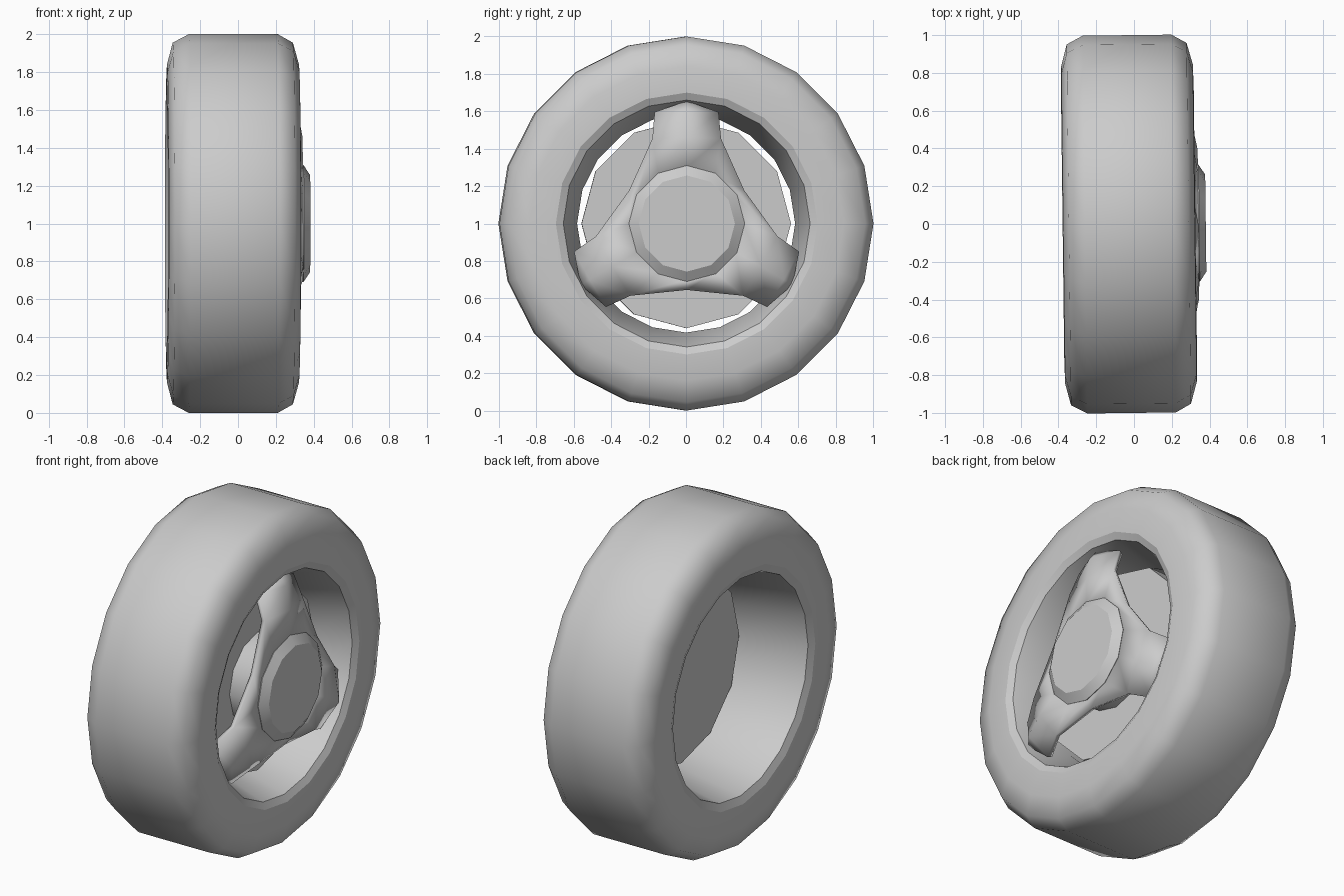
import bpy, bmesh, math
from math import sin, cos, radians

if "Cube" in bpy.data.objects:
    bpy.data.objects.remove(bpy.data.objects["Cube"])

TILT = radians(0.7)   # wheel is turned very slightly about z


def point(x, r, deg):
    """Point around the x axis, angle measured from straight up."""
    a = radians(deg)
    return (x, r * sin(a), r * cos(a))


def finish(name, bm, angle):
    bmesh.ops.remove_doubles(bm, verts=bm.verts, dist=0.0005)
    bmesh.ops.recalc_face_normals(bm, faces=bm.faces)
    me = bpy.data.meshes.new(name)
    bm.to_mesh(me)
    bm.free()
    ob = bpy.data.objects.new(name, me)
    bpy.context.collection.objects.link(ob)
    ob.location = (0, 0, 1)
    ob.rotation_euler = (0, 0, TILT)
    bpy.ops.object.select_all(action='DESELECT')
    ob.select_set(True)
    bpy.context.view_layer.objects.active = ob
    bpy.ops.object.shade_smooth_by_angle(angle=radians(angle))
    return ob


def revolve(name, profile, sides, angle, caps=False):
    """Spin an (x, radius) profile around the x axis."""
    bm = bmesh.new()
    rings = [[bm.verts.new(point(x, r, 360 * i / sides)) for i in range(sides)]
             for x, r in profile]
    for a, b in zip(rings, rings[1:]):
        for i in range(sides):
            j = (i + 1) % sides
            bm.faces.new((a[i], a[j], b[j], b[i]))
    if caps:
        bm.faces.new(rings[0])
        bm.faces.new(rings[-1])
    return finish(name, bm, angle)


# Tyre: rounded outer body, open towards the rim
revolve("tyre", [(0.325, 0.70), (0.322, 0.84), (0.29, 0.955), (0.21, 1.0),
                 (-0.26, 1.0), (-0.345, 0.955), (-0.375, 0.84), (-0.378, 0.70)], 20, 50)

# Rim: thin lips and a barrel that narrows near the disc
rim = revolve("rim", [(0.325, 0.70), (0.305, 0.66), (0.05, 0.583),
                      (-0.36, 0.655), (-0.378, 0.70)], 20, 40)
rim.data.flip_normals()

# Brake disc behind the spokes
revolve("brake_disc", [(0.03, 0.56), (0.13, 0.56)], 12, 25, caps=True)

# Hub with chamfered cap and a core reaching the disc
revolve("hub", [(0.10, 0.27), (0.30, 0.29), (0.345, 0.31), (0.38, 0.257)], 12, 31, caps=True)

# Three spokes: rounded arms joined at valleys around the hub
bm = bmesh.new()
for k in range(3):
    for s in (-1, 1):
        def v(x, r, deg):
            return bm.verts.new(point(x, r, 120 * k + s * deg))
        hub = [v(0.343, 0.30, d) for d in (0, 30, 60)]
        mid, side, valley = v(0.34, 0.46, 0), v(0.305, 0.49, 22), v(0.315, 0.355, 60)
        tip, corner = v(0.27, 0.655, 0), v(0.25, 0.62, 16)
        ridge = v(0.315, 0.60, 0)
        for f in ((hub[0], hub[1], side, mid), (hub[1], hub[2], valley, side),
                  (mid, side, corner, ridge), (ridge, corner, tip)):
            bm.faces.new(f if s > 0 else f[::-1])
spokes = finish("spokes", bm, 40)
if sum(p.normal.x for p in spokes.data.polygons) < 0:
    spokes.data.flip_normals()
sol = spokes.modifiers.new("thickness", 'SOLIDIFY')
sol.thickness = 0.03
sol.offset = -1
